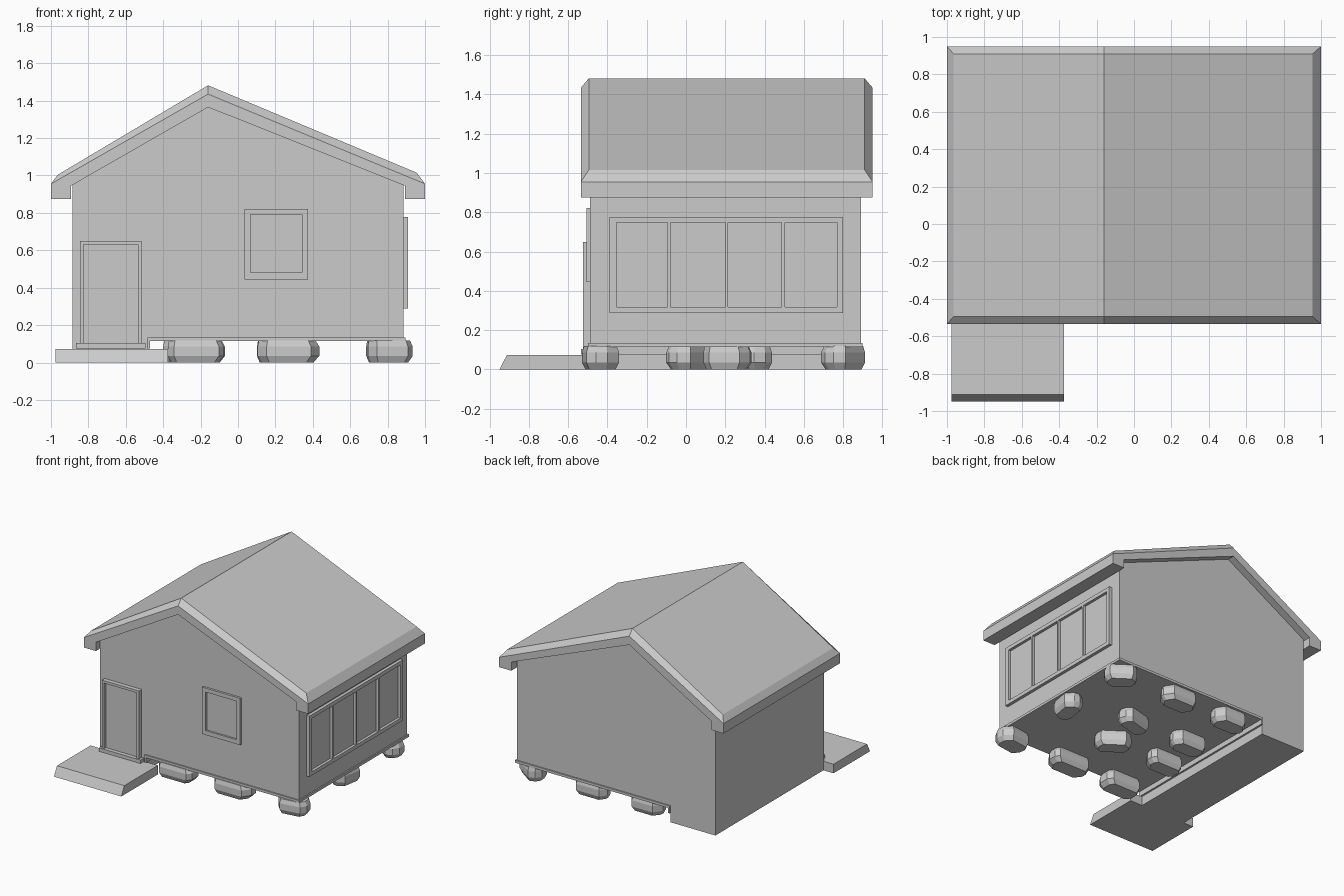
import bpy, bmesh, math, random
from mathutils import Matrix, Vector

if "Cube" in bpy.data.objects:
    bpy.data.objects.remove(bpy.data.objects["Cube"])

random.seed(4)


def finish(bm, name):
    bmesh.ops.recalc_face_normals(bm, faces=bm.faces)
    me = bpy.data.meshes.new(name)
    bm.to_mesh(me)
    bm.free()
    ob = bpy.data.objects.new(name, me)
    bpy.context.collection.objects.link(ob)
    return ob


def add_box(bm, x0, x1, y0, y1, z0, z1):
    m = Matrix.Translation(((x0 + x1) / 2, (y0 + y1) / 2, (z0 + z1) / 2))
    m = m @ Matrix.Diagonal((x1 - x0, y1 - y0, z1 - z0, 1))
    bmesh.ops.create_cube(bm, size=1, matrix=m)


def boxes(name, *dims):
    bm = bmesh.new()
    for d in dims:
        add_box(bm, *d)
    return finish(bm, name)


def extrude(name, profile, vec):
    bm = bmesh.new()
    f = bm.faces.new([bm.verts.new(p) for p in profile])
    r = bmesh.ops.extrude_face_region(bm, geom=[f])
    verts = [g for g in r['geom'] if isinstance(g, bmesh.types.BMVert)]
    bmesh.ops.translate(bm, verts=verts, vec=vec)
    bm.faces.ensure_lookup_table()
    if f not in bm.faces[:]:
        bmesh.ops.holes_fill(bm, edges=bm.edges)
    return finish(bm, name)


def framed(name, place, u, v, d, pane_d, panes, v_in):
    """Frame around a row of recessed panes; place(u0,u1,d0,d1,z0,z1) gives box limits."""
    stops = [u[0]] + [e for p in panes for e in p] + [u[1]]
    dims = [place(stops[i], stops[i + 1], *d, v_in[0], v_in[1]) for i in range(0, len(stops), 2)]
    dims += [place(*u, *d, v[0], v_in[0]), place(*u, *d, v_in[1], v[1])]
    boxes(name + "_frame", *dims)
    boxes(name + "_pane", *[place(*p, d[0], pane_d, *v_in) for p in panes])


# Walls with gables, including the solid foundation under the left side
wall = [(-.885, 0), (-.485, 0), (-.485, .118), (.885, .118), (.885, .95), (-.16, 1.37), (-.885, .95)]
extrude("walls", [(x, -.49, z) for x, z in wall], (0, 1.38, 0))

# Base board round the raised floor, dropping down beside the foundation
boxes("base_board", (-.485, .895, -.5, .9, .115, .135), (-.485, -.47, -.5, .9, .075, .12))

# Roof with bevelled top edges and boxed eaves
sec = [(-1, .875), (-1, .955), (-.16, 1.435), (1, .955), (1, .875),
       (.892, .875), (.892, .945), (-.16, 1.365), (-.892, .945), (-.892, .875)]
top = [(-.965, 1.003), (-.16, 1.482), (.955, 1.015)]
bm = bmesh.new()
v = [bm.verts.new((x, y, z)) for y in (-.535, .95) for x, z in sec]
v += [bm.verts.new((x, y, z)) for y in (-.495, .91) for x, z in top]
faces = [(i, (i + 1) % 10, (i + 1) % 10 + 10, i + 10) for i in range(10) if i not in (1, 2)]
for a, t in ((0, 20), (10, 23)):
    faces += [(a + i, a + i + 1, a + 8 - i, a + 9 - i) for i in range(4)]
    faces += [(a + 1, a + 2, t + 1, t), (a + 2, a + 3, t + 2, t + 1)]
faces += [(1, 11, 23, 20), (3, 13, 25, 22), (20, 21, 24, 23), (21, 22, 25, 24)]
for f in faces:
    bm.faces.new([v[i] for i in f])
finish(bm, "roof")

# Door and front window (on the -y wall), window row (on the +x wall)
front = lambda u0, u1, d0, d1, z0, z1: (u0, u1, -d1, -d0, z0, z1)
side = lambda u0, u1, d0, d1, z0, z1: (d0, d1, u0, u1, z0, z1)
framed("door", front, (-.845, -.515), (.08, .65), (.48, .525), .503, [(-.825, -.535)], (.1, .63))
boxes("door_sill", (-.865, -.495, -.535, -.485, .075, .103))
framed("front_window", front, (.035, .375), (.445, .822), (.48, .507), .492, [(.067, .342)], (.48, .79))
framed("side_windows", side, (-.39, .8), (.288, .777), (.87, .91), .888,
       [(-.355, -.095), (-.08, .2), (.215, .487), (.505, .77)], (.318, .747))

# Porch slab with a sloping front edge
extrude("porch_slab", [(-.975, -.95, 0), (-.975, -.912, .073), (-.975, -.485, .073), (-.975, -.485, 0)], (.6, 0, 0))

# Foundation stones: x, y, length, width, turn
stones = [(-.225, -.435, .3, .16, 0), (.27, -.435, .33, .16, 0), (.81, -.435, .24, .17, 8),
          (-.26, .02, .28, .15, 0), (.22, .02, .27, .14, -35), (.81, .21, .24, .15, 80),
          (-.21, .35, .28, .15, 0), (.3, .35, .25, .13, 15), (-.23, .81, .28, .16, 0),
          (.26, .81, .29, .16, 0), (.8, .8, .24, .15, -35)]
for n, (x, y, l, w, turn) in enumerate(stones):
    bm = bmesh.new()
    rings = []
    cut = [random.uniform(.2, .45) for _ in range(4)]
    for z, k in ((0, .8), (.035, 1), (.085, 1), (.118, .88)):
        ring = []
        for q, (sx, sy) in enumerate(((1, 1), (-1, 1), (-1, -1), (1, -1))):
            c = cut[q] * w
            ends = [(l / 2, w / 2 - c), (l / 2 - c * .7, w / 2)]
            for px, py in (ends if q % 2 == 0 else ends[::-1]):
                ring.append(bm.verts.new((sx * px * (k + .04 * (1 - sx)) if k < 1 else sx * px, sy * py * k, z)))
        rings.append(ring)
    for a, b in zip(rings, rings[1:]):
        for i in range(8):
            bm.faces.new((a[i], a[(i + 1) % 8], b[(i + 1) % 8], b[i]))
    bm.faces.new(rings[0])
    bm.faces.new(rings[-1])
    bmesh.ops.transform(bm, verts=bm.verts,
                        matrix=Matrix.Translation((x, y, 0)) @ Matrix.Rotation(math.radians(turn), 4, 'Z'))
    finish(bm, f"foundation_stone_{n + 1}")
